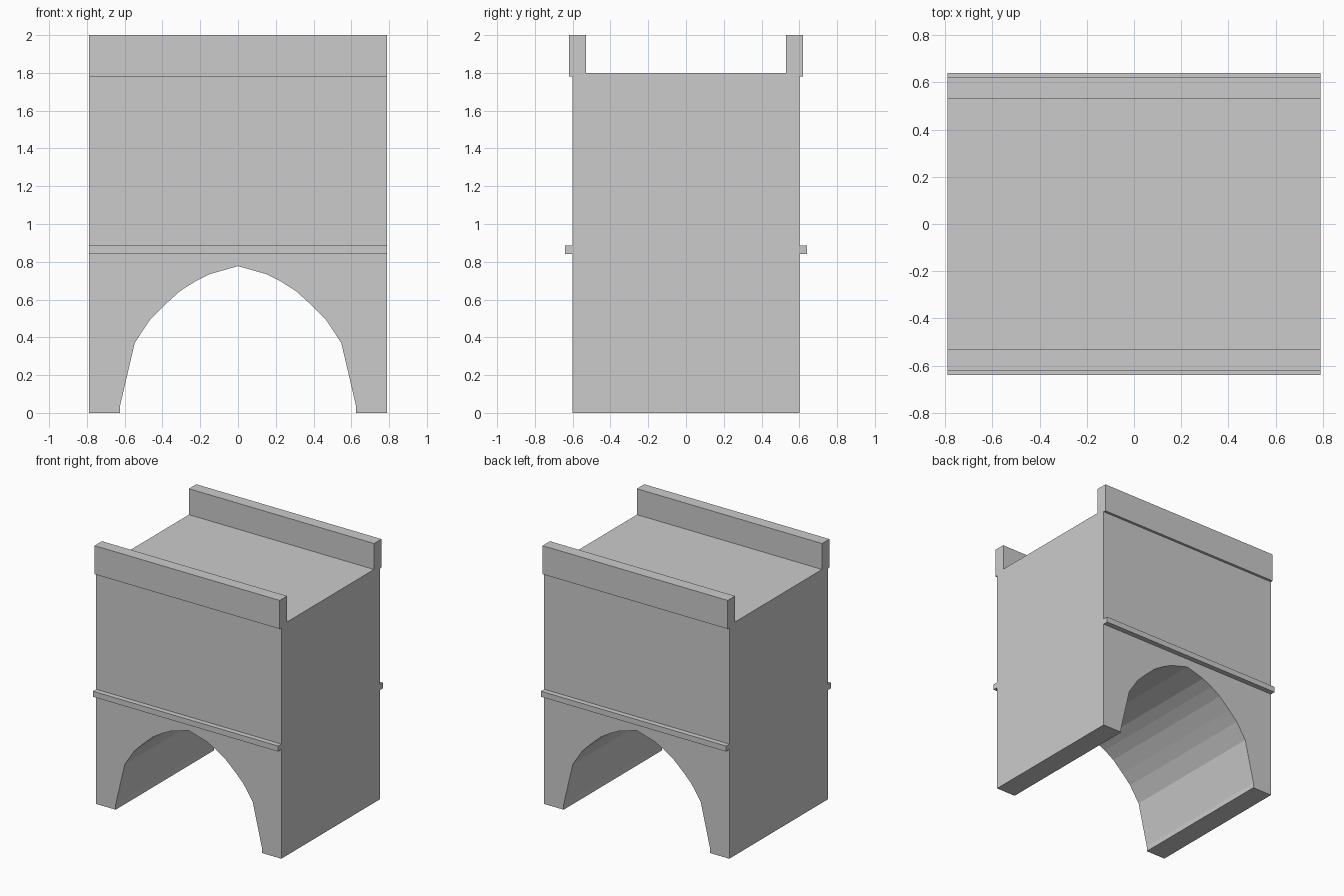
import bpy

if "Cube" in bpy.data.objects:
    bpy.data.objects.remove(bpy.data.objects["Cube"])

stone = bpy.data.materials.new("grey stone")
stone.diffuse_color = (0.6, 0.6, 0.6, 1)
stone.use_nodes = True
stone.node_tree.nodes["Principled BSDF"].inputs["Base Color"].default_value = stone.diffuse_color

HALF_X, HALF_Y = 0.79, 0.6


def prism(name, outline, y0, y1):
    """Extrude an (x, z) outline along y."""
    n = len(outline)
    verts = [(x, y, z) for y in (y0, y1) for x, z in outline]
    faces = [tuple(range(n)), tuple(range(2 * n - 1, n - 1, -1))]
    faces += [(i, i + n, (i + 1) % n + n, (i + 1) % n) for i in range(n)]
    mesh = bpy.data.meshes.new(name)
    mesh.from_pydata(verts, [], faces)
    mesh.materials.append(stone)
    obj = bpy.data.objects.new(name, mesh)
    bpy.context.collection.objects.link(obj)
    return obj


def mirrored(half):
    """Complete a left-to-centre outline with its right half."""
    return half + [(-x, z) for x, z in reversed(half) if x]


def band(name, z0, z1, y0, y1):
    return prism(name, [(-HALF_X, z0), (HALF_X, z0), (HALF_X, z1), (-HALF_X, z1)], y0, y1)


# Gatehouse body with the arched passage as part of its outline
arch = mirrored([(-0.624, 0), (-0.624, 0.04), (-0.547, 0.37), (-0.467, 0.492),
                 (-0.395, 0.565), (-0.307, 0.645), (-0.228, 0.695),
                 (-0.148, 0.735), (0, 0.777)])
body = prism("gatehouse_body",
             [(-HALF_X, 0)] + arch + [(HALF_X, 0), (HALF_X, 1.8), (-HALF_X, 1.8)],
             -HALF_Y, HALF_Y)

# Blind windows recessed into front and back
window = mirrored([(-0.152, 0.945), (-0.152, 1.21), (-0.128, 1.30),
                   (-0.075, 1.36), (0, 1.39)])
DEPTH = 0.08
cutters = []
for side in (-1, 1):
    for cx in (-0.338, 0.338):
        ys = sorted((side * (HALF_Y - DEPTH), side * (HALF_Y + 0.1)))
        cutter = prism("window_cutter", [(x + cx, z) for x, z in window], *ys)
        mod = body.modifiers.new("window", 'BOOLEAN')
        mod.operation, mod.solver, mod.object = 'DIFFERENCE', 'EXACT', cutter
        cutters.append(cutter)

# Apply the cuts and remove the cutters
bpy.context.view_layer.objects.active = body
for mod in list(body.modifiers):
    bpy.ops.object.modifier_apply(modifier=mod.name)
for cutter in cutters:
    bpy.data.objects.remove(cutter)

# Parapets and string courses on both faces
for side, label in ((-1, "front"), (1, "back")):
    band(label + "_parapet", 1.78, 2.0, *sorted((side * 0.53, side * 0.62)))
    band(label + "_string_course", 0.842, 0.885, *sorted((side * 0.58, side * 0.64)))
